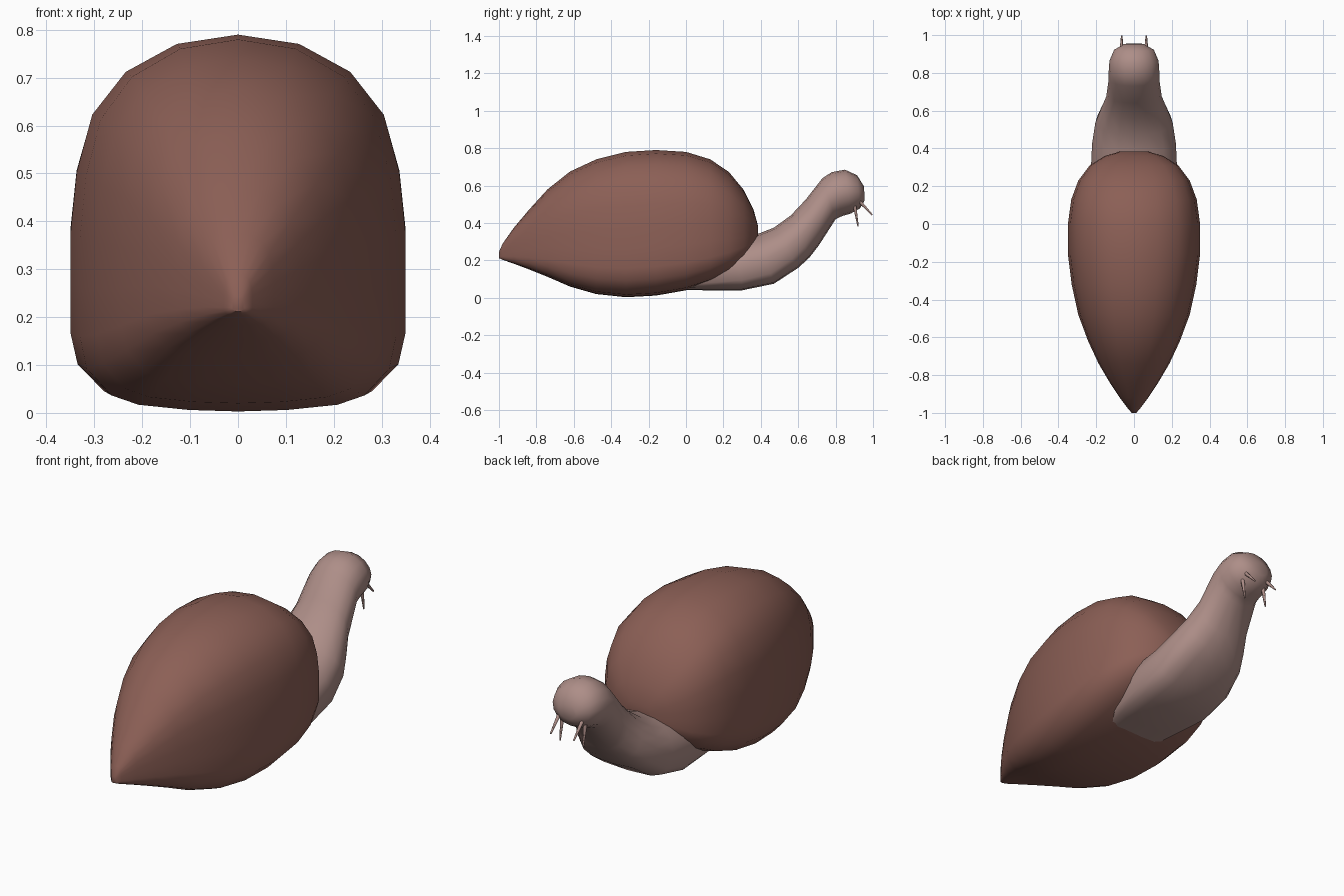
import bpy, bmesh, math
from mathutils import Vector

if "Cube" in bpy.data.objects:
    bpy.data.objects.remove(bpy.data.objects["Cube"])


def material(name, rgb):
    m = bpy.data.materials.new(name)
    m.diffuse_color = (*rgb, 1)
    m.use_nodes = True
    m.node_tree.nodes["Principled BSDF"].inputs["Base Color"].default_value = m.diffuse_color
    return m


SHELL = material("reddish brown", (0.26, 0.115, 0.092))
SKIN = material("pinkish grey", (0.42, 0.27, 0.245))


def loft(name, rings, mat, angle=60):
    """Skin a closed surface through equally sized rings of points."""
    bm = bmesh.new()
    loops = [[bm.verts.new(p) for p in ring] for ring in rings]
    n = len(loops[0])
    for a, b in zip(loops, loops[1:]):
        for i in range(n):
            j = (i + 1) % n
            bm.faces.new((a[i], a[j], b[j], b[i]))
    bm.faces.new(loops[0])
    bm.faces.new(loops[-1])
    bmesh.ops.recalc_face_normals(bm, faces=bm.faces)
    me = bpy.data.meshes.new(name)
    bm.to_mesh(me)
    bm.free()
    ob = bpy.data.objects.new(name, me)
    bpy.context.collection.objects.link(ob)
    me.materials.append(mat)
    bpy.ops.object.select_all(action='DESELECT')
    ob.select_set(True)
    bpy.context.view_layer.objects.active = ob
    bpy.ops.object.shade_smooth_by_angle(angle=math.radians(angle))
    return ob


# Shell: domed profile with a flat base (half width, height), both 0 to 1
half = [(0, 1), (.365, .975), (.67, .9), (.87, .785), (.963, .63), (1, .465),
        (1, .33), (1, .2), (.957, .115), (.8, .043), (.63, .018), (.31, .004), (0, 0)]
profile = half + [(-u, v) for u, v in half[-2:0:-1]]
# y, bottom, top, half width
shell_stations = [
    (-1.0, .212, .245, .012), (-.98, .203, .29, .03), (-.92, .182, .375, .075),
    (-.84, .152, .47, .128), (-.74, .112, .58, .187), (-.62, .06, .675, .243),
    (-.48, .02, .74, .295), (-.32, .003, .78, .33), (-.16, .012, .79, .35),
    (.0, .04, .78, .35), (.13, .085, .74, .332), (.23, .135, .672, .295),
    (.31, .195, .575, .235), (.36, .255, .475, .155), (.385, .31, .385, .07)]
loft("shell", [[(u * w, y, zb + v * (zt - zb)) for u, v in profile]
               for y, zb, zt, w in shell_stations], SHELL)

# Body: bottom (y, z), top (y, z), half width, squareness of the underside
body_stations = [
    (-.09, .045, -.09, .075, .15, .5), (.1, .04, .1, .24, .2, .5),
    (.3, .04, .28, .32, .228, .5), (.47, .075, .38, .34, .222, .55),
    (.6, .16, .47, .375, .205, .65), (.66, .215, .56, .44, .175, .75),
    (.71, .28, .64, .525, .147, .85), (.8, .42, .73, .64, .134, 1),
    (.835, .437, .78, .672, .134, 1), (.88, .45, .85, .685, .13, 1),
    (.93, .478, .915, .655, .105, 1), (.955, .52, .952, .595, .05, 1)]
SIDES = 16
rings = []
for yb, zb, yt, zt, w, power in body_stations:
    ring = []
    for i in range(SIDES):
        a = 2 * math.pi * i / SIDES
        c, s = math.cos(a), math.sin(a)
        if s < 0:
            c = math.copysign(abs(c) ** power, c)
            s = -abs(s) ** power
        t = (s + 1) / 2
        ring.append((w * c, yb + t * (yt - yb), zb + t * (zt - zb)))
    rings.append(ring)
loft("body", rings, SKIN)


# Feelers: two mirrored pairs of thin tapered rods
def feeler(name, start, end, r0, r1):
    a, b = Vector(start), Vector(end)
    q = (b - a).to_track_quat('Z', 'Y')
    loft(name, [[p + q @ Vector((r * math.cos(k * math.pi / 3),
                                 r * math.sin(k * math.pi / 3), 0)) for k in range(6)]
                for p, r in ((a, r0), (b, r1))], SKIN)


for side, label in ((-1, "left"), (1, "right")):
    x = .065 * side
    feeler(f"upper_feeler_{label}", (x, .9, .545), (x, .996, .443), .013, .004)
    feeler(f"lower_feeler_{label}", (x, .895, .53), (x, .92, .382), .013, .004)
